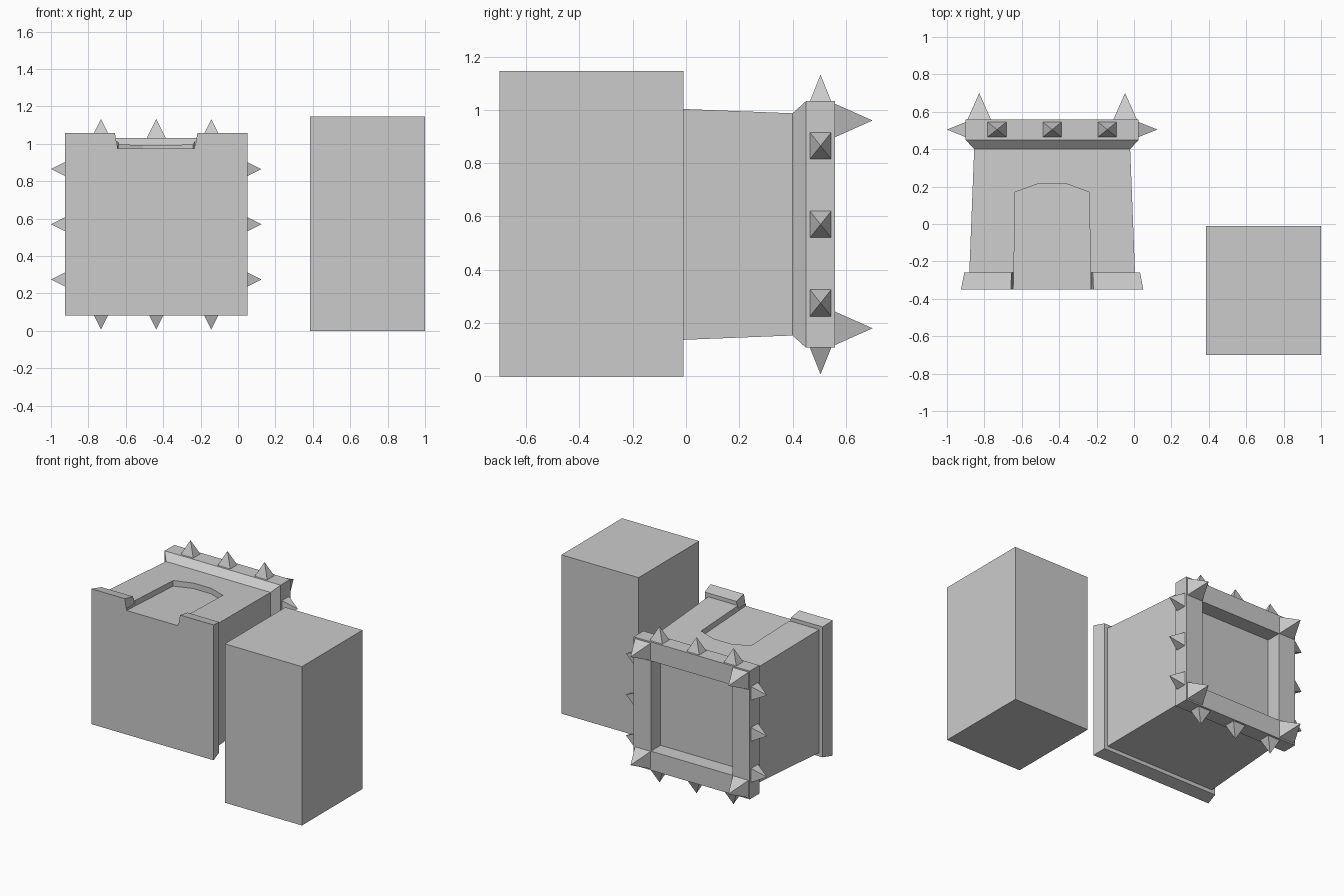
import bpy, bmesh
from mathutils import Vector

if "Cube" in bpy.data.objects:
    bpy.data.objects.remove(bpy.data.objects["Cube"])

CX, CZ = -0.4375, 0.57   # axis of the tower, which lies along y


def make(name, verts, faces):
    me = bpy.data.meshes.new(name)
    bm = bmesh.new()
    vs = [bm.verts.new(v) for v in verts]
    for f in faces:
        bm.faces.new([vs[i] for i in f])
    bmesh.ops.recalc_face_normals(bm, faces=bm.faces)
    bm.to_mesh(me)
    bm.free()
    ob = bpy.data.objects.new(name, me)
    bpy.context.collection.objects.link(ob)
    return ob


def loft(name, rings):
    """Skin equal-length rings of points and cap both ends."""
    n = len(rings[0])
    verts = [p for r in rings for p in r]
    faces = [[k * n + i, k * n + (i + 1) % n, (k + 1) * n + (i + 1) % n, (k + 1) * n + i]
             for k in range(len(rings) - 1) for i in range(n)]
    faces += [list(range(n)), [len(verts) - n + i for i in range(n)]]
    return make(name, verts, faces)


def square(y, h):
    return [(CX + sx * h, y, CZ + sz * h) for sx, sz in ((-1, -1), (1, -1), (1, 1), (-1, 1))]


def spike(name, centre, u, v, tip):
    c, u, v = Vector(centre), Vector(u), Vector(v)
    base = [c - u - v, c + u - v, c + u + v, c - u + v]
    return make(name, base + [c + Vector(tip)],
                [(0, 1, 2, 3), (0, 1, 4), (1, 2, 4), (2, 3, 4), (3, 0, 4)])


def cut(target, cutter):
    cutter.hide_render = True
    m = target.modifiers.new("cut", 'BOOLEAN')
    m.operation, m.solver, m.object = 'DIFFERENCE', 'EXACT', cutter
    bpy.context.view_layer.objects.active = target
    bpy.ops.object.modifier_apply(modifier=m.name)
    bpy.data.objects.remove(cutter)


# Plain block
bpy.ops.mesh.primitive_cube_add(size=1, location=(0.6925, -0.355, 0.5725))
block = bpy.context.object
block.name = "plain_block"
block.scale = (0.615, 0.69, 1.145)

# Tower: plinth, tapering shaft, flared collar, sunken top
profile = [(-0.35, 0.4875), (-0.26, 0.47), (-0.26, 0.443), (0.40, 0.417),
           (0.45, 0.4625), (0.56, 0.4625), (0.56, 0.325), (0.45, 0.325)]
tower = loft("tower", [square(y, h) for y, h in profile])

# Arched doorway recess, its floor parallel to the shaft wall
arch = [(0.2065, -0.4), (0.198, 0.17), (0.07, 0.217)]
outline = arch + [(-x, y) for x, y in reversed(arch)]
floor = [(CX + x, y, 0.9627 - 0.0394 * y) for x, y in outline]
cut(tower, loft("door_cutter", [floor, [(x, y, 1.2) for x, y, z in floor]]))

# Gap through the plinth, widening outwards
trapezoid = [(-0.209, 0.99), (0.209, 0.99), (0.231, 1.12), (-0.231, 1.12)]
cut(tower, loft("gap_cutter", [[(CX + x, y, z) for x, z in trapezoid] for y in (-0.4, -0.258)]))

# Spikes around the collar and on the rim corners
for s in (-1, 1):
    for d in (-0.295, 0, 0.295):
        spike("side_spike", (CX + s * 0.4625, 0.505, CZ + d),
              (0, 0.04, 0), (0, 0, 0.05), (s * 0.1, 0, 0))
        spike("upright_spike", (CX + d, 0.505, CZ + s * 0.4625),
              (0.05, 0, 0), (0, 0.04, 0), (0, 0, s * 0.1))
    for t in (-1, 1):
        spike("corner_spike", (CX + s * 0.39, 0.56, CZ + t * 0.39),
              (0.0625, 0, 0), (0, 0, 0.0625), (0, 0.14, 0))
